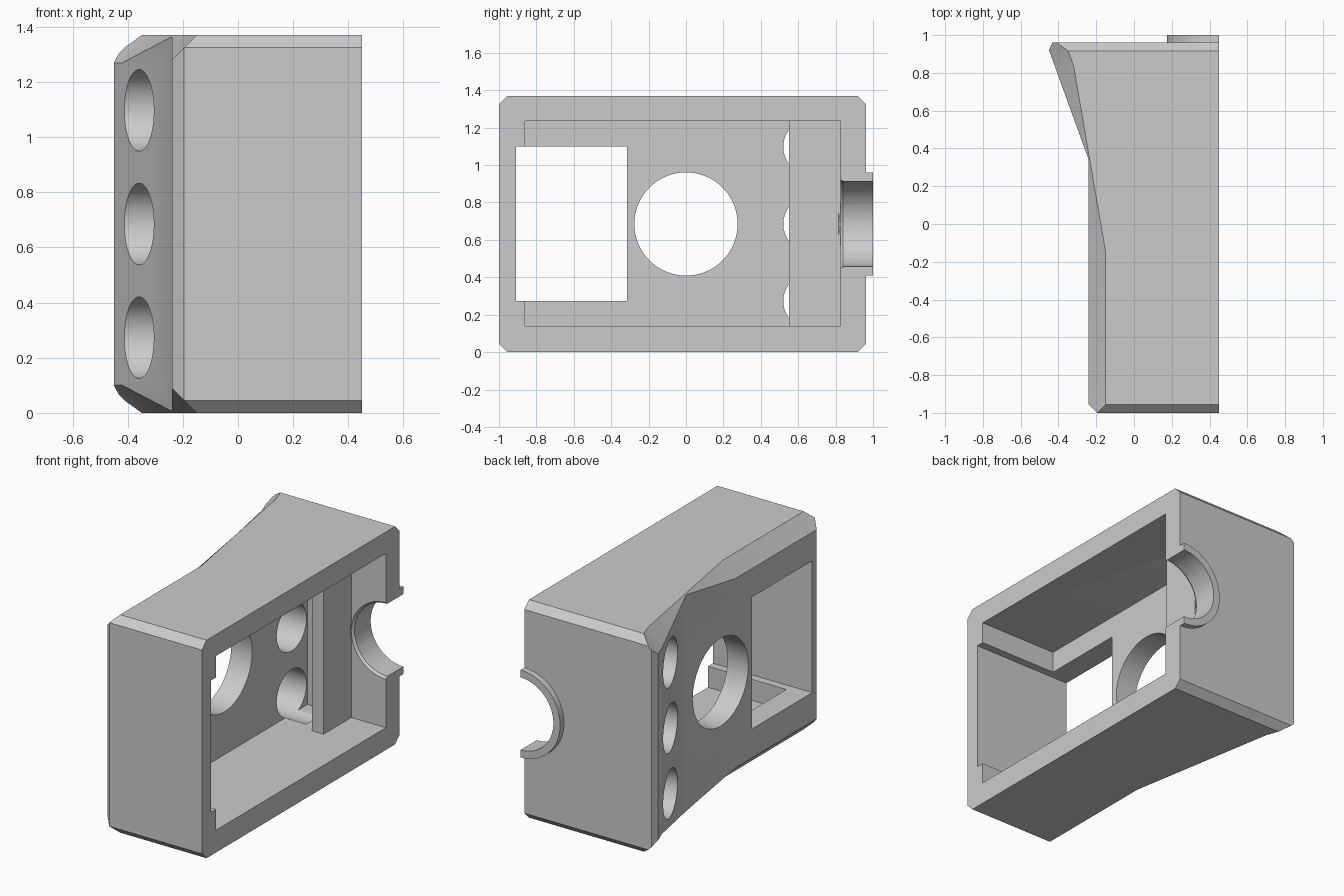
import bpy
import bmesh
import math
from mathutils import Matrix, Vector

cube = bpy.data.objects.get("Cube")
if cube:
    bpy.data.objects.remove(cube, do_unlink=True)

HEIGHT, OPEN_X, MID_Z = 1.37, 0.45, 0.685

grey = bpy.data.materials.new("plain grey")
grey.use_nodes = True
grey.diffuse_color = (0.6, 0.6, 0.6, 1)
grey.node_tree.nodes["Principled BSDF"].inputs["Base Color"].default_value = grey.diffuse_color


def finish(name, bm):
    bmesh.ops.recalc_face_normals(bm, faces=bm.faces)
    mesh = bpy.data.meshes.new(name)
    bm.to_mesh(mesh)
    bm.free()
    mesh.materials.append(grey)
    obj = bpy.data.objects.new(name, mesh)
    bpy.context.collection.objects.link(obj)
    return obj


def loft(name, sections):
    """Skin a list of matching closed sections and cap both ends."""
    bm = bmesh.new()
    rings = [[bm.verts.new(p) for p in s] for s in sections]
    n = len(rings[0])
    for a, b in zip(rings, rings[1:]):
        for i in range(n):
            j = (i + 1) % n
            bm.faces.new((a[i], a[j], b[j], b[i]))
    bm.faces.new(rings[0])
    bm.faces.new(rings[-1])
    return finish(name, bm)


def box(name, x, y, z):
    corners = [(y[0], z[0]), (y[1], z[0]), (y[1], z[1]), (y[0], z[1])]
    return loft(name, [[(k, a, b) for a, b in corners] for k in x])


def rod(name, axis, centre, length, r1, r2=None):
    """Round bar along an axis; r1 is the radius at the low end."""
    bm = bmesh.new()
    bmesh.ops.create_cone(bm, cap_ends=True, segments=64, radius1=r1,
                          radius2=r1 if r2 is None else r2, depth=length)
    turn = Vector((0, 0, 1)).rotation_difference(Vector(axis)).to_matrix().to_4x4()
    bm.transform(Matrix.Translation(centre) @ turn)
    return finish(name, bm)


# Outer shell: plan outline with the flared back corner
plan = [(OPEN_X, -1), (-0.195, -1), (-0.24, -0.955), (-0.24, 0.34),
        (-0.45, 0.92), (-0.432, 0.962), (OPEN_X, 0.962)]
housing = loft("housing", [[(x, y, z) for x, y in plan] for z in (0, HEIGHT)])


def apply_boolean(helper, operation):
    mod = housing.modifiers.new(helper.name, "BOOLEAN")
    mod.operation, mod.solver, mod.object = operation, "EXACT", helper
    bpy.context.view_layer.objects.active = housing
    bpy.ops.object.modifier_apply(modifier=mod.name)
    bpy.data.objects.remove(helper, do_unlink=True)


# Chamfers along the long edges of the plate, following the flare
spine = [(-1.2, -0.15), (-0.15, -0.15), (0.84, -0.32), (0.92, -0.35), (1.2, -0.46)]
side = [(0, 0), (-0.3, 0.3), (-0.3, HEIGHT - 0.3), (0, HEIGHT)]
sections = [[(x + dx, y, z) for dx, z in side] + [(1, y, HEIGHT), (1, y, 0)] for y, x in spine]
apply_boolean(loft("plate_chamfer", sections), "INTERSECT")

# Chamfers on the short ends
c, y0, y1 = 0.045, -1, 0.962
octagon = [(y0 + c, 0), (y1 - c, 0), (y1, c), (y1, HEIGHT - c),
           (y1 - c, HEIGHT), (y0 + c, HEIGHT), (y0, HEIGHT - c), (y0, c)]
apply_boolean(loft("end_chamfer", [[(x, y, z) for y, z in octagon] for x in (-1, 1)]), "INTERSECT")

# Half-round collar on the back, trimmed flush with the open side
apply_boolean(rod("collar", (0, 1, 0), (OPEN_X, 0.94, MID_Z), 0.12, 0.275), "UNION")
apply_boolean(box("trim", (OPEN_X, 1), (-2, 2), (-1, 2)), "DIFFERENCE")

# Inner cavity, then the raised bar across it
apply_boolean(box("cavity", (-0.095, 1), (-0.86, 0.825), (0.14, 1.235)), "DIFFERENCE")
apply_boolean(box("cross_bar", (0.13, 0.21), (0.55, 0.85), (0.12, 1.255)), "UNION")

# Cable opening with an eased inner rim
apply_boolean(rod("cable_hole", (0, 1, 0), (OPEN_X, 0.96, MID_Z), 0.4, 0.228), "DIFFERENCE")
apply_boolean(rod("cable_rim", (0, 1, 0), (OPEN_X, 0.83, MID_Z), 0.03, 0.248, 0.224), "DIFFERENCE")

# Rectangular window, large round hole and three small holes in the plate
apply_boolean(box("window", (-1, 1), (-0.91, -0.315), (0.272, 1.1)), "DIFFERENCE")
apply_boolean(rod("round_hole", (1, 0, 0), (-0.2, 0, MID_Z), 0.5, 0.276), "DIFFERENCE")
for i in (-1, 0, 1):
    centre = (-0.25, 0.668, MID_Z + i * 0.412)
    apply_boolean(rod("small_hole", (1, 0, 0), centre, 0.6, 0.148), "DIFFERENCE")

# Smooth the round walls, keep the flat edges crisp
bpy.ops.object.select_all(action="DESELECT")
housing.select_set(True)
bpy.context.view_layer.objects.active = housing
bpy.ops.object.shade_smooth_by_angle(angle=math.radians(20))
